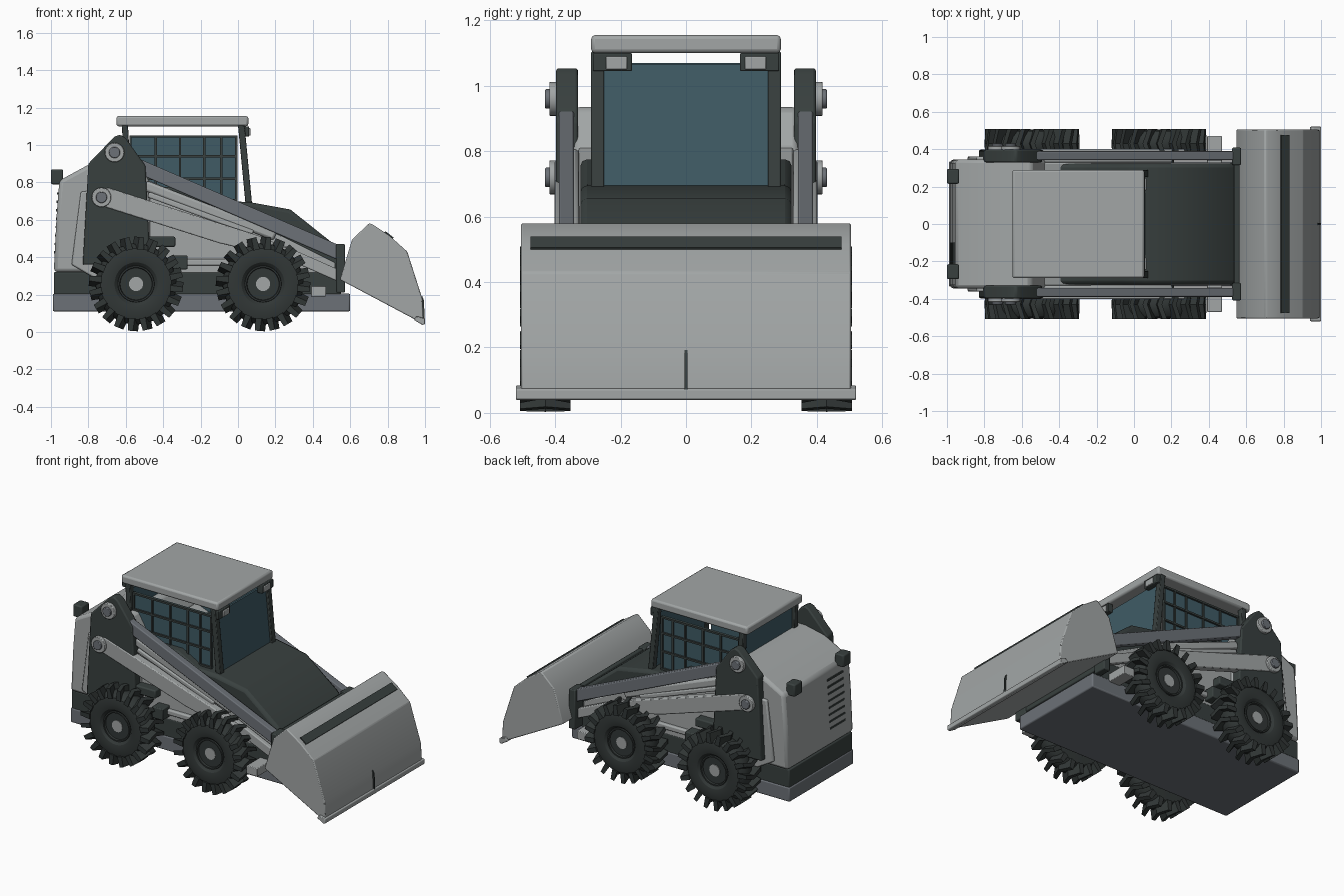
import bpy, bmesh, math
from mathutils import Matrix, Vector


def material(name, rgb):
    m = bpy.data.materials.new(name)
    m.diffuse_color = (*rgb, 1)
    return m


LIGHT = material("light grey paint", (0.36, 0.38, 0.38))
DARK = material("dark charcoal paint", (0.040, 0.051, 0.049))
STEEL = material("blue grey steel", (0.15, 0.165, 0.185))
RUBBER = material("black rubber", (0.031, 0.038, 0.037))
GLASS = material("tinted glass", (0.050, 0.105, 0.130))


def finish(name, bm, mat, bevel=0.0, pair=False):
    bmesh.ops.recalc_face_normals(bm, faces=bm.faces)
    me = bpy.data.meshes.new(name)
    bm.to_mesh(me)
    bm.free()
    ob = bpy.data.objects.new(name, me)
    bpy.context.collection.objects.link(ob)
    me.materials.append(mat)
    if bevel:
        b = ob.modifiers.new("bevel", 'BEVEL')
        b.width, b.segments, b.limit_method = bevel, 2, 'ANGLE'
    if pair:
        ob.modifiers.new("mirror", 'MIRROR').use_axis = (False, True, False)
    return ob


def add_prism(bm, pts, y0, y1, mtx=Matrix()):
    """Extrude an (x, z) outline from y0 to y1."""
    a = [bm.verts.new(mtx @ Vector((x, y0, z))) for x, z in pts]
    b = [bm.verts.new(mtx @ Vector((x, y1, z))) for x, z in pts]
    bm.faces.new(a)
    bm.faces.new(b[::-1])
    for i in range(len(pts)):
        j = (i + 1) % len(pts)
        bm.faces.new((a[i], b[i], b[j], a[j]))


def prism(name, pts, y0, y1, mat, bevel=0.0, pair=False):
    bm = bmesh.new()
    add_prism(bm, pts, y0, y1)
    return finish(name, bm, mat, bevel, pair)


def rect(x0, x1, z0, z1):
    return [(x0, z0), (x1, z0), (x1, z1), (x0, z1)]


def bar(p, q, w):
    """Outline of a straight bar of width w from p to q."""
    d = Vector((q[0] - p[0], q[1] - p[1])).normalized() * w / 2
    return [(p[0] + d.y, p[1] - d.x), (q[0] + d.y, q[1] - d.x),
            (q[0] - d.y, q[1] + d.x), (p[0] - d.y, p[1] + d.x)]


def circle(x, z, r, n=24):
    return [(x + r * math.cos(2 * math.pi * i / n), z + r * math.sin(2 * math.pi * i / n))
            for i in range(n)]


# Chassis
prism("chassis_base", rect(-0.99, 0.60, 0.11, 0.205), -0.335, 0.335, STEEL, 0.008)
prism("chassis_band", rect(-0.985, 0.55, 0.20, 0.32), -0.33, 0.33, DARK, 0.006)

# Rear engine body with raised side panels, lamps and vents
prism("engine_body", [(-0.985, 0.32), (-0.97, 0.62), (-0.955, 0.81), (-0.78, 0.905),
                      (-0.64, 0.935), (-0.55, 0.935), (-0.47, 0.80), (-0.47, 0.32)],
      -0.345, 0.345, LIGHT, 0.02)
prism("engine_side_panel", [(-0.84, 0.75), (-0.75, 0.76), (-0.72, 0.30), (-0.77, 0.29),
                            (-0.89, 0.36)], 0.33, 0.362, LIGHT, 0.008, True)
prism("rear_lamp", rect(-1.0, -0.935, 0.79, 0.87), 0.215, 0.295, DARK, 0.008, True)
bm = bmesh.new()
for i in range(8):
    z = 0.42 + i * 0.045
    x = -0.985 + (z - 0.32) * 0.05
    add_prism(bm, rect(x - 0.003, x + 0.006, z, z + 0.012), -0.26, -0.10)
finish("rear_vents", bm, DARK)

# Side body below the arms, hood and cab base
prism("side_body", [(-0.5, 0.31), (0.52, 0.31), (0.52, 0.37), (0.24, 0.51), (-0.5, 0.82)],
      -0.328, 0.328, LIGHT, 0.006)
prism("hood", [(-0.52, 0.40), (0.54, 0.30), (0.55, 0.43), (0.50, 0.48), (0.28, 0.655),
               (0.06, 0.695), (-0.08, 0.70), (-0.22, 0.775), (-0.52, 0.775)],
      -0.323, 0.323, DARK, 0.02)

# Cab roof, posts and lamps
prism("roof", rect(-0.65, 0.055, 1.10, 1.155), -0.29, 0.29, LIGHT, 0.012)
prism("front_post", [(0.0, 1.105), (0.035, 1.105), (0.075, 0.685), (0.04, 0.685)],
      0.25, 0.29, DARK, 0.004, True)
prism("rear_post", [(-0.62, 1.105), (-0.588, 1.105), (-0.57, 0.75), (-0.61, 0.75)],
      0.25, 0.29, DARK, 0.004, True)
prism("lamp_mount", rect(0.025, 0.06, 1.045, 1.10), 0.165, 0.285, DARK, 0.004, True)
prism("work_lamp", rect(0.05, 0.067, 1.05, 1.09), 0.18, 0.245, LIGHT, 0.004, True)

# Cab glazing and the protective side mesh
prism("windscreen", [(0.012, 1.065), (0.024, 1.065), (0.060, 0.69), (0.048, 0.69)],
      -0.25, 0.25, GLASS)
prism("rear_window", rect(-0.60, -0.59, 0.78, 1.07), -0.25, 0.25, GLASS)
prism("side_window", rect(-0.58, -0.008, 0.69, 1.05), 0.25, 0.26, GLASS, 0, True)
bm = bmesh.new()
for x in (-0.575, -0.44, -0.31, -0.18, -0.09, -0.010):
    add_prism(bm, rect(x - 0.006, x + 0.006, 0.69, 1.05), 0.258, 0.270)
for z in (0.705, 0.82, 0.94, 1.045):
    add_prism(bm, rect(-0.58, -0.005, z - 0.006, z + 0.006), 0.258, 0.272)
finish("side_mesh", bm, DARK, 0, True)

# Lift towers and fenders
prism("lift_tower", [(-0.83, 0.36), (-0.80, 0.90), (-0.66, 1.045), (-0.63, 1.055), (-0.60, 1.035),
                     (-0.495, 0.89), (-0.476, 0.51), (-0.476, 0.36)],
      0.33, 0.397, DARK, 0.008, True)
prism("rear_fender", rect(-0.60, -0.335, 0.455, 0.51), 0.32, 0.385, DARK, 0.008, True)
prism("valve_block", rect(-0.35, -0.27, 0.335, 0.41), 0.32, 0.40, DARK, 0.006, True)
prism("side_rail", rect(-0.30, 0.05, 0.355, 0.39), 0.32, 0.35, LIGHT, 0.008, True)

# Lift arms, links, cylinders and pins
prism("upper_arm", bar((-0.62, 0.925), (0.56, 0.415), 0.075), 0.342, 0.389, STEEL, 0.006, True)
prism("lower_arm", [(-0.77, 0.70), (-0.75, 0.765), (-0.69, 0.77), (0.11, 0.515), (0.28, 0.44),
                    (0.26, 0.39), (-0.10, 0.475), (-0.70, 0.665)],
      0.35, 0.402, LIGHT, 0.006, True)
prism("front_link", bar((0.20, 0.45), (0.54, 0.30), 0.06), 0.34, 0.375, LIGHT, 0.006, True)
prism("lift_cylinder", bar((-0.50, 0.785), (0.20, 0.515), 0.055), 0.325, 0.365, LIGHT, 0.014, True)
prism("cylinder_rod", bar((-0.48, 0.735), (0.08, 0.53), 0.03), 0.33, 0.372, LIGHT, 0.008, True)
for label, x, z in (("upper", -0.66, 0.96), ("lower", -0.73, 0.72)):
    prism(label + "_pin_boss", circle(x, z, 0.052), 0.385, 0.418, LIGHT, 0.004, True)
    prism(label + "_pin", circle(x, z, 0.030), 0.41, 0.431, STEEL, 0.004, True)

# Bucket coupler and front steps
prism("coupler_side", rect(0.525, 0.572, 0.21, 0.47), 0.315, 0.408, DARK, 0.006, True)
prism("coupler_plate", rect(0.535, 0.565, 0.24, 0.465), -0.40, 0.40, DARK, 0.006)
prism("front_step", rect(0.39, 0.47, 0.19, 0.245), 0.32, 0.47, LIGHT, 0.004, True)

# Bucket with cutting edge and dark slots
prism("bucket", [(0.545, 0.28), (0.61, 0.495), (0.70, 0.58), (0.715, 0.578), (0.81, 0.515),
                 (0.905, 0.43), (0.985, 0.18), (0.992, 0.055), (0.95, 0.065)],
      -0.505, 0.505, LIGHT, 0.006)
prism("cutting_edge", [(0.94, 0.065), (0.985, 0.038), (1.0, 0.042), (1.0, 0.072), (0.955, 0.085)],
      -0.52, 0.52, LIGHT, 0.004)
prism("bucket_slot", bar((0.785, 0.534), (0.828, 0.501), 0.012), -0.475, 0.475, DARK)
prism("bucket_centre_mark", [(0.980, 0.19), (0.985, 0.192), (0.994, 0.17), (0.998, 0.07),
                             (0.985, 0.07)], -0.005, 0.005, DARK)

# Wheels: lathed tyre, chevron lugs, hub
TYRE = [(0.0, 0.478), (0.085, 0.478), (0.088, 0.49), (0.096, 0.49), (0.098, 0.482),
        (0.115, 0.498), (0.15, 0.505), (0.19, 0.496), (0.213, 0.465), (0.217, 0.43),
        (0.213, 0.395), (0.19, 0.36), (0.10, 0.355), (0.0, 0.355)]
LUGS = 20
for label, cx in (("rear", -0.545), ("front", 0.134)):
    centre = Vector((cx, 0, 0.257))
    bm = bmesh.new()
    vs = [bm.verts.new(centre + Vector((0, y, r))) for r, y in TYRE]
    es = [bm.edges.new(p) for p in zip(vs, vs[1:])]
    bmesh.ops.spin(bm, geom=vs + es, cent=centre, axis=(0, 1, 0), angle=2 * math.pi, steps=40)
    bmesh.ops.remove_doubles(bm, verts=bm.verts, dist=0.0005)
    finish(label + "_tyre", bm, RUBBER, 0, True)

    bm = bmesh.new()
    for i in range(LUGS):
        for side in (-1, 1):
            turn = Matrix.Rotation(2 * math.pi * (i + 0.25) / LUGS, 4, 'Y')
            skew = Matrix.Identity(4)
            skew[0][1] = side * 0.35
            m = Matrix.Translation(centre + Vector((0, 0.43, 0))) @ turn @ skew
            y0, y1 = (0.0, 0.077) if side > 0 else (-0.077, 0.0)
            add_prism(bm, [(-0.034, 0.185), (0.0, 0.185), (-0.004, 0.252), (-0.030, 0.252)]
                      , y0, y1, m)
    finish(label + "_tyre_lugs", bm, RUBBER, 0, True)
    prism(label + "_hub", circle(cx, 0.257, 0.038), 0.47, 0.482, LIGHT, 0, True)
    prism(label + "_axle", circle(cx, 0.257, 0.08), 0.32, 0.36, DARK, 0, True)

# Smooth rounded parts, keep hard edges
for ob in bpy.context.collection.objects:
    ob.select_set(True)
    bpy.context.view_layer.objects.active = ob
bpy.ops.object.shade_smooth_by_angle(angle=math.radians(30))
